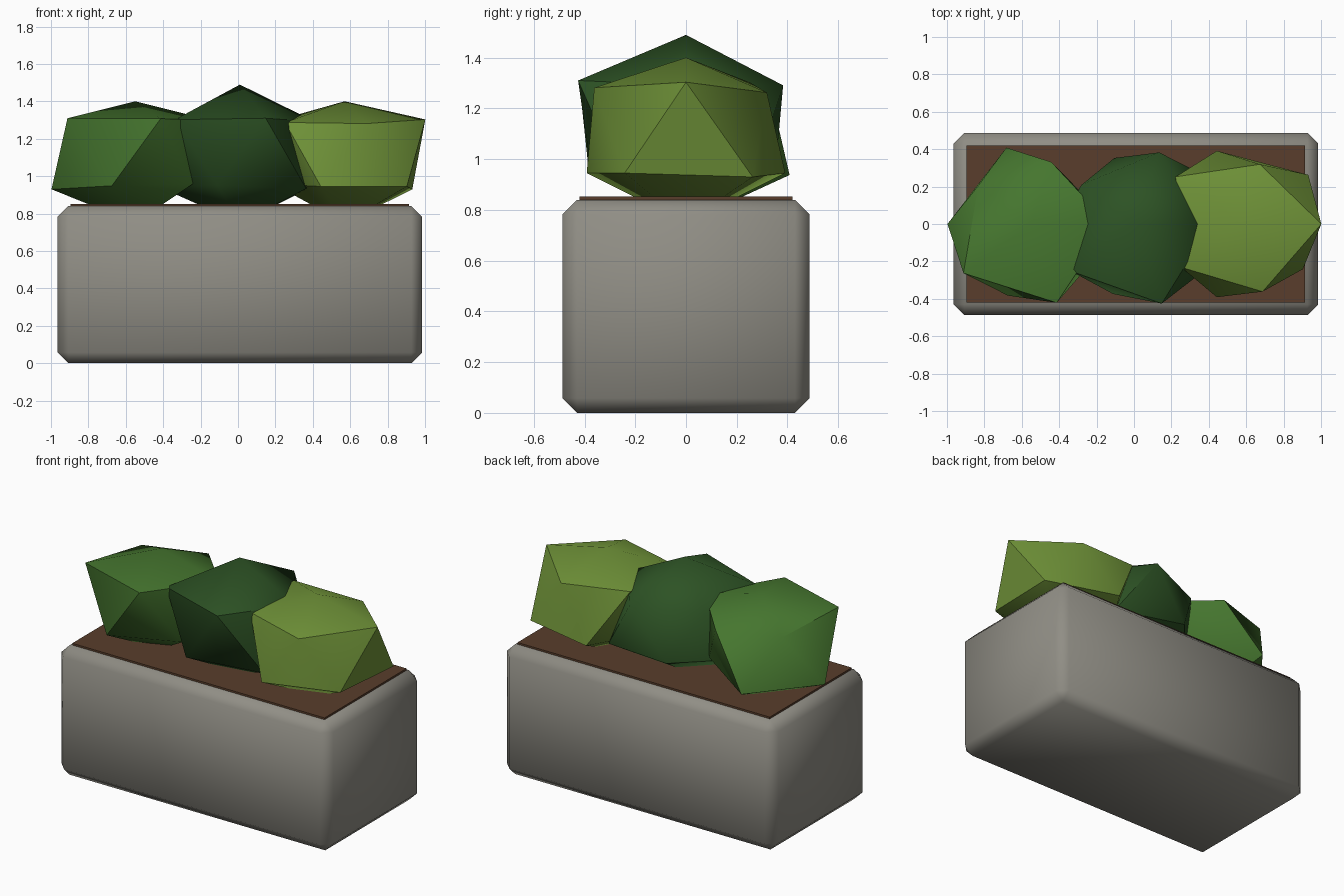
import bpy
import bmesh
import math

if "Cube" in bpy.data.objects:
    bpy.data.objects.remove(bpy.data.objects["Cube"], do_unlink=True)

CENTRE_X = 0.01


def make_material(name, colour):
    mat = bpy.data.materials.new(name)
    mat.use_nodes = True
    mat.diffuse_color = (*colour, 1)
    mat.node_tree.nodes["Principled BSDF"].inputs["Base Color"].default_value = (*colour, 1)
    return mat


def finish(bm, name, mat, smooth_angle):
    bmesh.ops.recalc_face_normals(bm, faces=bm.faces)
    mesh = bpy.data.meshes.new(name)
    bm.to_mesh(mesh)
    bm.free()
    mesh.materials.append(mat)
    obj = bpy.data.objects.new(name, mesh)
    bpy.context.collection.objects.link(obj)
    bpy.ops.object.select_all(action="DESELECT")
    obj.select_set(True)
    bpy.context.view_layer.objects.active = obj
    bpy.ops.object.shade_smooth_by_angle(angle=math.radians(smooth_angle))
    return obj


def box(name, size, bottom, mat, bevel=0, smooth_angle=30):
    bm = bmesh.new()
    bmesh.ops.create_cube(bm, size=1)
    for v in bm.verts:
        v.co.x = v.co.x * size[0] + CENTRE_X
        v.co.y *= size[1]
        v.co.z = (v.co.z + 0.5) * size[2] + bottom
    if bevel:
        bmesh.ops.bevel(bm, geom=bm.edges[:], offset=bevel, segments=1, affect="EDGES")
    return finish(bm, name, mat, smooth_angle)


def bush(name, x, mat, pulls):
    # Squashed icosahedron, each corner pulled toward the middle
    bm = bmesh.new()
    bmesh.ops.create_icosphere(bm, subdivisions=1, radius=0.5)
    for v, pull in zip(bm.verts, pulls):
        v.co *= pull
        v.co.z = v.co.z * 0.85 + 1.12
        v.co.x += x
    return finish(bm, name, mat, 45)


stone = make_material("stone grey", (0.28, 0.27, 0.235))
soil = make_material("soil brown", (0.1, 0.048, 0.025))
mid_green = make_material("mid green", (0.06, 0.18, 0.028))
dark_green = make_material("dark green", (0.026, 0.085, 0.018))
lime_green = make_material("lime green", (0.16, 0.29, 0.04))

# Chamfered trough and the soil slab in its top
box("planter", (1.95, 0.975, 0.84), 0, stone, bevel=0.058, smooth_angle=60)
box("soil", (1.81, 0.84, 0.04), 0.812, soil)

# Corner order: bottom, lower ring, upper ring, top
bush("right_bush", CENTRE_X - 0.56, mid_green,
     (.87, .85, .9, 1, .96, .7, .99, 1, .78, .78, .93, .66))
bush("middle_bush", CENTRE_X, dark_green,
     (.87, .98, .88, .95, .83, 1, 1, .96, .8, .9, .9, .87))
bush("left_bush", CENTRE_X + 0.56, lime_green,
     (.87, .92, .92, .85, .92, 1, .85, .88, .96, .75, .965, .66))
